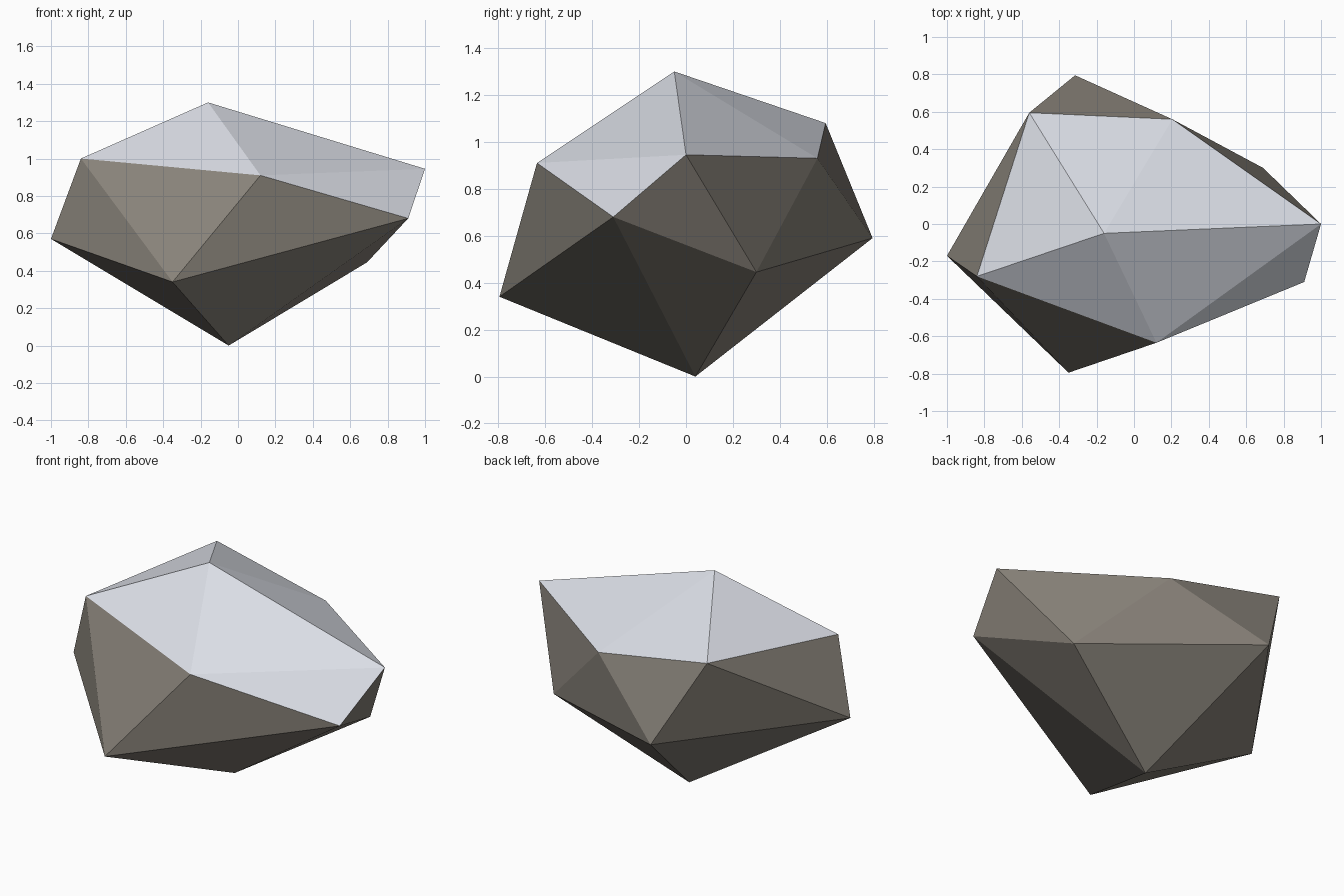
import bpy
import bmesh
from mathutils import Vector

if "Cube" in bpy.data.objects:
    bpy.data.objects.remove(bpy.data.objects["Cube"])


def flat_colour(name, rgb):
    m = bpy.data.materials.new(name)
    m.diffuse_color = (*rgb, 1.0)
    m.use_nodes = True
    m.node_tree.nodes["Principled BSDF"].inputs["Base Color"].default_value = m.diffuse_color
    return m


# Distorted icosahedron: a peak, two staggered rings of five, and a foot
peak = (-0.16, -0.05, 1.30)
foot = (-0.05, 0.04, 0.0)
upper_ring = [(-0.84, -0.28, 1.00), (0.12, -0.635, 0.91), (1.0, 0.0, 0.945),
              (0.205, 0.56, 0.93), (-0.56, 0.595, 1.08)]
lower_ring = [(-0.35, -0.795, 0.34), (0.91, -0.31, 0.68), (0.69, 0.30, 0.445),
              (-0.315, 0.795, 0.59), (-1.0, -0.17, 0.57)]

bm = bmesh.new()
top = bm.verts.new(peak)
base = bm.verts.new(foot)
up = [bm.verts.new(p) for p in upper_ring]
low = [bm.verts.new(p) for p in lower_ring]

ROCK, SNOW = 0, 1
for i in range(5):
    j = (i + 1) % 5
    # Snow cap around the peak
    bm.faces.new((top, up[i], up[j])).material_index = SNOW
    # Rock sides; the snow spills over one of them on the right
    side = bm.faces.new((up[i], low[i], up[j]))
    side.material_index = SNOW if i == 1 else ROCK
    bm.faces.new((up[j], low[i], low[j])).material_index = ROCK
    # Rock underside
    bm.faces.new((base, low[j], low[i])).material_index = ROCK

bmesh.ops.recalc_face_normals(bm, faces=bm.faces)
mesh = bpy.data.meshes.new("snowy_rock")
bm.to_mesh(mesh)
bm.free()

# Colours
mesh.materials.append(flat_colour("rock grey brown", (0.246, 0.223, 0.191)))
mesh.materials.append(flat_colour("snow white", (0.72, 0.745, 0.807)))

rock = bpy.data.objects.new("snowy_rock", mesh)
bpy.context.collection.objects.link(rock)
